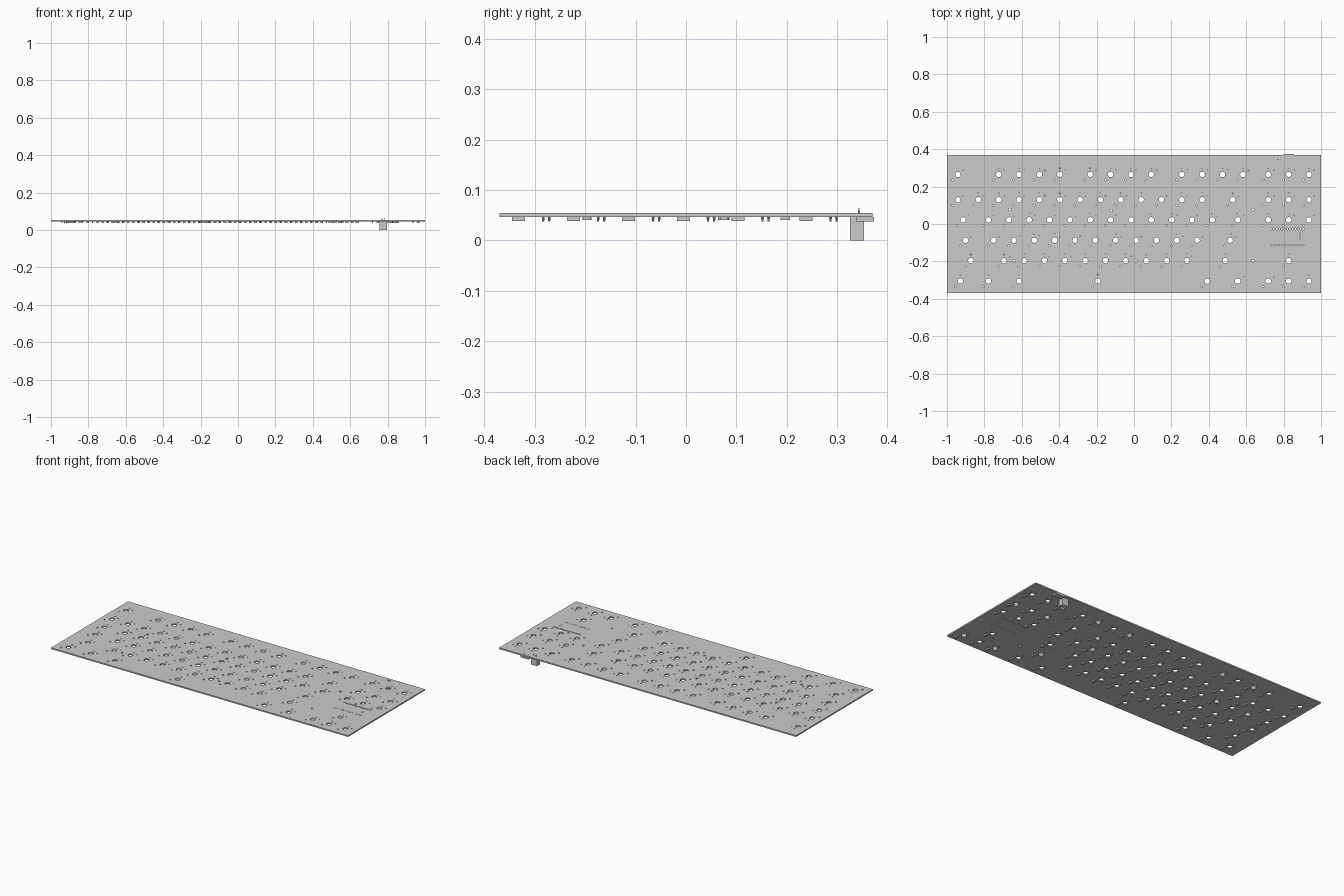
import bpy, bmesh, math
from mathutils import Matrix, Vector

if "Cube" in bpy.data.objects:
    bpy.data.objects.remove(bpy.data.objects["Cube"], do_unlink=True)

grey = bpy.data.materials.new("board_grey")
grey.use_nodes = True
grey.diffuse_color = (0.6, 0.6, 0.6, 1)
grey.node_tree.nodes["Principled BSDF"].inputs["Base Color"].default_value = (0.6, 0.6, 0.6, 1)

U = 0.1088                      # one key spacing
X0 = -0.941                     # centre of the first key column
BOTTOM, TOP = 0.046, 0.054      # board faces
HALF_Y = 0.37


def finish(name, bm):
    mesh = bpy.data.meshes.new(name)
    bm.to_mesh(mesh)
    bm.free()
    mesh.materials.append(grey)
    ob = bpy.data.objects.new(name, mesh)
    bpy.context.collection.objects.link(ob)
    return ob


def add_box(bm, x0, x1, y0, y1, z0, z1):
    m = Matrix.LocRotScale(Vector(((x0 + x1) / 2, (y0 + y1) / 2, (z0 + z1) / 2)), None,
                           Vector((x1 - x0, y1 - y0, z1 - z0)))
    bmesh.ops.create_cube(bm, size=1, matrix=m)


def add_cone(bm, x, y, z0, z1, r0, r1, sides=8):
    bmesh.ops.create_cone(bm, cap_ends=True, segments=sides, radius1=r0, radius2=r1, depth=z1 - z0,
                          matrix=Matrix.Translation((x, y, (z0 + z1) / 2)))


# Key layout: row height and key columns in key units
nav = [15.25, 16.25, 17.25]
rows = [
    (0.265, [0, 2, 3, 4, 5, 6.5, 7.5, 8.5, 9.5, 11, 12, 13, 14] + nav),
    (0.130, list(range(13)) + [13.5] + nav),
    (0.022, [0.25] + [i + 1.5 for i in range(12)] + [13.75] + nav),
    (-0.087, [0.375] + [i + 1.75 for i in range(11)] + [13.375]),
    (-0.196, [0.625] + [i + 2.25 for i in range(10)] + [13.125, 16.25]),
    (-0.305, [0.125, 1.5, 3, 6.875, 12.25, 13.75] + nav),
]
keys = [(X0 + c * U, y) for y, cols in rows for c in cols]
mounts = [(-0.663, 0.077), (-0.123, 0.072), (0.636, 0.077),
          (-0.642, -0.196), (0.01, -0.196), (0.636, -0.196)]
contacts = [(0, 0.0337), (0.0286, 0.0217)]

# Hole list: x, y, radius, sides
holes = []
for x, y in keys:
    holes.append((x, y, 0.0145, 24))
    holes.append((x - 0.0286, y - 0.0294, 0.0046, 12))
    holes += [(x + dx, y + dy, 0.0036, 10) for dx, dy in contacts]
holes += [(x, y, 0.0065, 12) for x, y in mounts]
for i in range(13):
    holes.append((0.733 + i * 0.0145, -0.027, 0.0045, 10))
    holes.append((0.733 + i * 0.0145, -0.113, 0.003, 8))
holes += [(0.888, -0.048 - i * 0.0145, 0.003, 8) for i in range(3)]
holes += [(x, 0.355, 0.003, 8) for x in (0.815, 0.84)]

# Circuit board: flat outline with holes, extruded to thickness
curve = bpy.data.curves.new("board_outline", "CURVE")
curve.dimensions = "2D"
curve.fill_mode = "BOTH"
curve.extrude = (TOP - BOTTOM) / 2


def add_loop(points):
    s = curve.splines.new("POLY")
    s.points.add(len(points) - 1)
    for p, (x, y) in zip(s.points, points):
        p.co = (x, y, 0, 1)
    s.use_cyclic_u = True


add_loop([(-1, -HALF_Y), (1, -HALF_Y), (1, HALF_Y), (-1, HALF_Y)])
for x, y, r, n in holes:
    add_loop([(x + r * math.cos(math.tau * k / n), y + r * math.sin(math.tau * k / n)) for k in range(n)])
outline = bpy.data.objects.new("board_outline", curve)
bpy.context.collection.objects.link(outline)
bpy.context.view_layer.update()
deps = bpy.context.evaluated_depsgraph_get()
flat = bpy.data.meshes.new_from_object(outline.evaluated_get(deps))
bm = bmesh.new()
bm.from_mesh(flat)
bmesh.ops.remove_doubles(bm, verts=bm.verts, dist=0.00001)
bmesh.ops.recalc_face_normals(bm, faces=bm.faces)
bmesh.ops.translate(bm, verts=bm.verts, vec=(0, 0, (TOP + BOTTOM) / 2))
for f in bm.faces:
    f.smooth = False
finish("circuit_board", bm)
bpy.data.objects.remove(outline, do_unlink=True)
bpy.data.meshes.remove(flat)

# Diodes under every key
bm = bmesh.new()
for x, y in keys:
    add_box(bm, x + 0.021, x + 0.035, y - 0.040, y - 0.014, 0.038, BOTTOM)
finish("diodes", bm)

# Tapered contact pins in the switch holes
bm = bmesh.new()
for x, y in keys:
    for dx, dy in contacts:
        add_cone(bm, x + dx, y + dy, 0.037, 0.050, 0.0018, 0.0033)
finish("contact_pins", bm)

# Hollow spacers under the mounting holes
bm = bmesh.new()
for x, y in mounts:
    rings = []
    for r, z in ((0.009, BOTTOM), (0.009, 0.040), (0.0065, 0.040), (0.0065, BOTTOM)):
        rings.append([bm.verts.new((x + r * math.cos(math.tau * k / 12),
                                    y + r * math.sin(math.tau * k / 12), z)) for k in range(12)])
    for a, b in zip(rings, rings[1:]):
        for k in range(12):
            j = (k + 1) % 12
            bm.faces.new((a[k], b[k], b[j], a[j]))
bmesh.ops.recalc_face_normals(bm, faces=bm.faces)
finish("mount_spacers", bm)

# Small chip under the board
bm = bmesh.new()
add_box(bm, 0.626, 0.646, 0.187, 0.206, 0.040, BOTTOM)
finish("small_chip", bm)

# Cable socket and its pins
bm = bmesh.new()
add_box(bm, 0.757, 0.797, 0.325, 0.353, 0, BOTTOM)
finish("cable_socket", bm)
bm = bmesh.new()
for x in (0.770, 0.784):
    add_cone(bm, x, 0.343, BOTTOM, 0.064, 0.0025, 0.001)
finish("socket_pins", bm)

# Slide switch on the back edge
bm = bmesh.new()
add_box(bm, 0.80, 0.855, 0.337, 0.373, 0.037, BOTTOM)
finish("slide_switch", bm)
